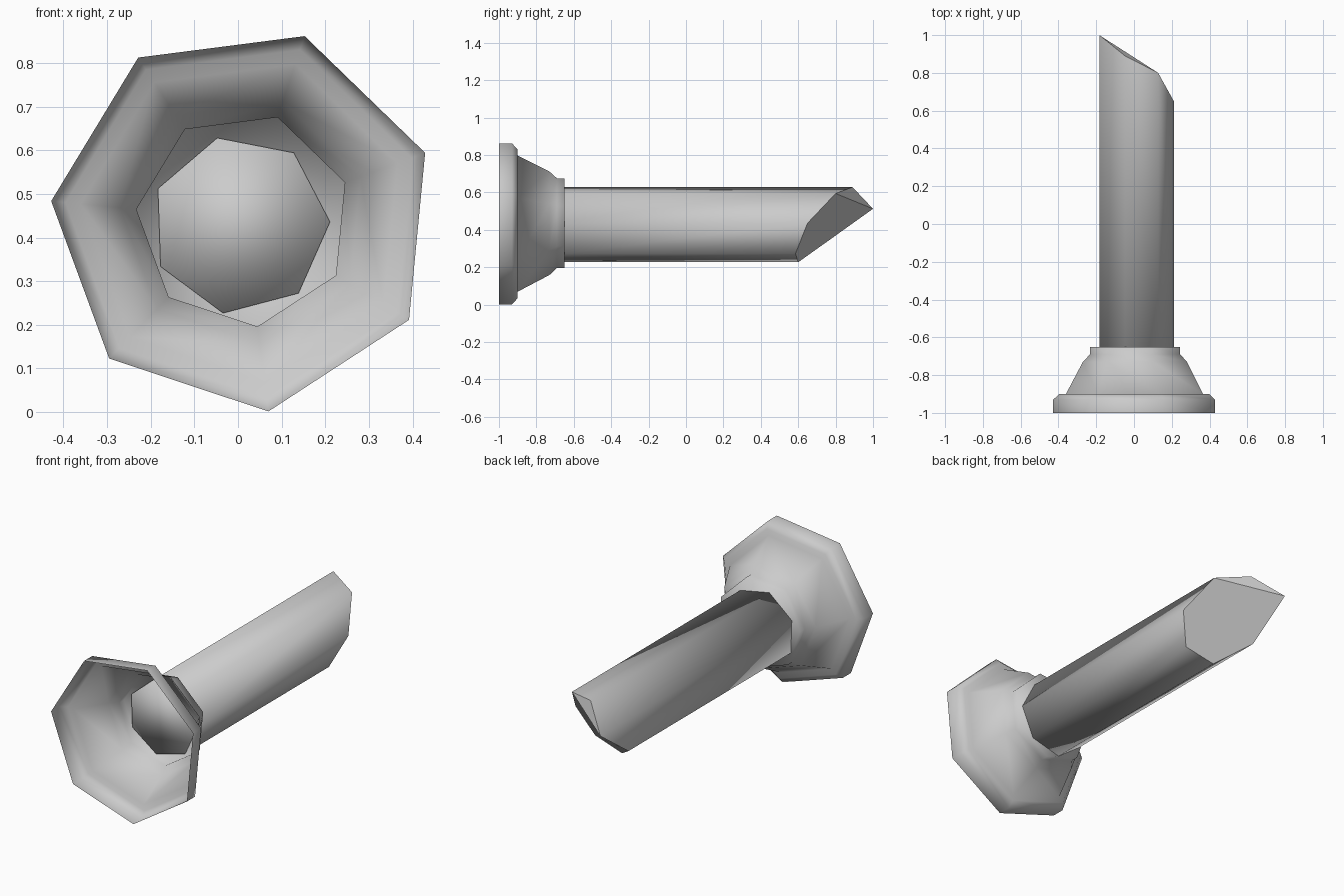
import bpy, bmesh, math

if "Cube" in bpy.data.objects:
    bpy.data.objects.remove(bpy.data.objects["Cube"])

SIDES = 7

grey = bpy.data.materials.new("plain_grey")
grey.use_nodes = True
colour = (0.6, 0.6, 0.6, 1)
grey.diffuse_color = colour
grey.node_tree.nodes["Principled BSDF"].inputs["Base Color"].default_value = colour


def ring(bm, cx, cz, radius, turn, depths):
    """Seven-sided ring around the y axis, with one depth per corner."""
    verts = []
    for i, y in enumerate(depths):
        a = math.radians(turn) + math.tau * i / SIDES
        verts.append(bm.verts.new((cx + radius * math.cos(a), y,
                                   cz + radius * math.sin(a))))
    return verts


def bridge(bm, a, b):
    for i in range(SIDES):
        j = (i + 1) % SIDES
        bm.faces.new((a[i], a[j], b[j], b[i]))


def finish(bm, name):
    bmesh.ops.recalc_face_normals(bm, faces=bm.faces)
    for f in bm.faces:
        f.smooth = True
    mesh = bpy.data.meshes.new(name)
    bm.to_mesh(mesh)
    bm.free()
    mesh.materials.append(grey)
    obj = bpy.data.objects.new(name, mesh)
    bpy.context.collection.objects.link(obj)


# Flared collar: thin open shell with rim, step, cone and neck (radius, y)
profile = [(0.443, -1.0), (0.443, -0.93), (0.41, -0.9), (0.375, -0.9),
           (0.285, -0.73), (0.247, -0.69), (0.247, -0.65)]
bm = bmesh.new()
rings = [ring(bm, 0.013, 0.441, r, 20.2, [y] * SIDES) for r, y in profile]
for a, b in zip(rings, rings[1:]):
    bridge(bm, a, b)
bm.faces.new(rings[-1])
finish(bm, "flared_collar")

# Shaft: seven-sided bar with an obliquely cut far end
cut = [0.65, 0.80, 0.89, 1.0, 0.75, 0.60, 0.585]
bm = bmesh.new()
near = ring(bm, 0.005, 0.429, 0.206, 1.9, [-0.657] * SIDES)
far = ring(bm, 0.005, 0.429, 0.206, 1.9, cut)
bridge(bm, near, far)
bm.faces.new(near)
# The cut has a large lower facet and a small upper one
lower = bm.faces.new(far[:2] + far[3:])
upper = bm.faces.new(far[1:4])
for face in (lower, upper):
    for e in face.edges:
        e.smooth = False
finish(bm, "shaft")
